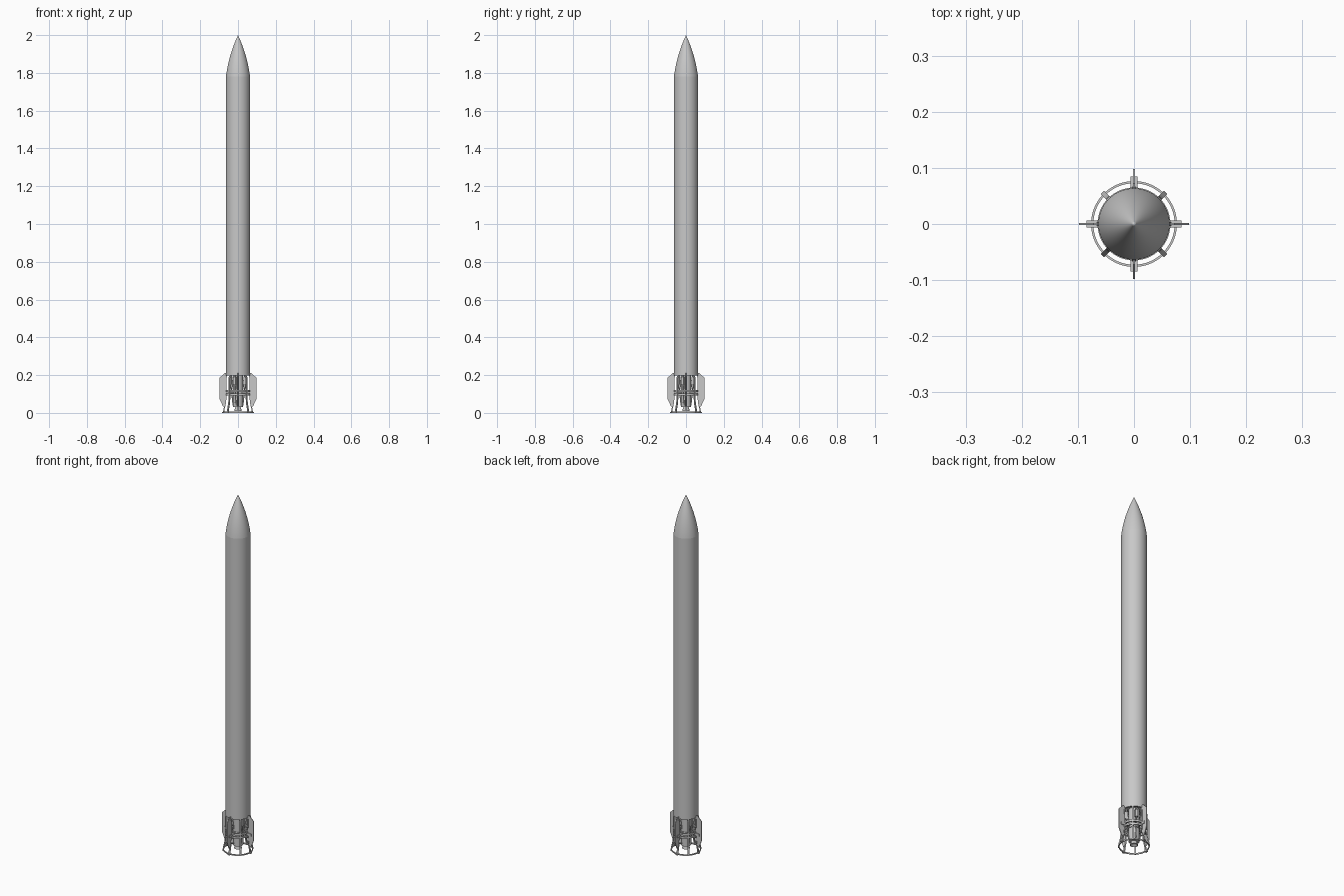
import bpy, bmesh, math
from mathutils import Matrix, Vector

cube = bpy.data.objects.get("Cube")
if cube:
    bpy.data.objects.remove(cube, do_unlink=True)

grey = bpy.data.materials.new("light grey")
grey.use_nodes = True
GREY = (0.58, 0.58, 0.58, 1)
grey.diffuse_color = GREY
grey.node_tree.nodes["Principled BSDF"].inputs["Base Color"].default_value = GREY


def finish(name, bm, smooth=True):
    bmesh.ops.remove_doubles(bm, verts=bm.verts, dist=1e-5)
    bmesh.ops.recalc_face_normals(bm, faces=bm.faces)
    mesh = bpy.data.meshes.new(name)
    bm.to_mesh(mesh)
    bm.free()
    mesh.materials.append(grey)
    obj = bpy.data.objects.new(name, mesh)
    bpy.context.collection.objects.link(obj)
    if smooth:
        bpy.ops.object.select_all(action="DESELECT")
        obj.select_set(True)
        bpy.context.view_layer.objects.active = obj
        bpy.ops.object.shade_smooth_by_angle(angle=math.radians(30))
    return obj


def lathe(name, profile, steps=64, closed=False):
    """Spin a (radius, height) profile about the z axis."""
    bm = bmesh.new()
    verts = [bm.verts.new((r, 0, z)) for r, z in profile]
    edges = [bm.edges.new(pair) for pair in zip(verts, verts[1:])]
    if closed:
        edges.append(bm.edges.new((verts[-1], verts[0])))
    bmesh.ops.spin(bm, geom=verts + edges, cent=(0, 0, 0), axis=(0, 0, 1),
                   angle=math.tau, steps=steps, use_merge=True)
    return finish(name, bm)


def ring(name, inner, outer, low, high):
    lathe(name, [(inner, low), (outer, low), (outer, high), (inner, high)], closed=True)


def plate(name, outline, thickness, angle):
    """Upright slab whose outline is given in radius and height."""
    bm = bmesh.new()
    face = bm.faces.new([bm.verts.new((r, -thickness / 2, z)) for r, z in outline])
    new = bmesh.ops.extrude_face_region(bm, geom=[face])["geom"]
    moved = [v for v in new if isinstance(v, bmesh.types.BMVert)]
    bmesh.ops.translate(bm, verts=moved, vec=(0, thickness, 0))
    bm.transform(Matrix.Rotation(angle, 4, "Z"))
    return finish(name, bm, smooth=False)


def box_outline(r0, r1, z0, z1):
    return [(r0, z0), (r1, z0), (r1, z1), (r0, z1)]


def strip(path, width):
    """Thicken a radius and height path into a closed outline."""
    return path + [(r + width, z) for r, z in reversed(path)]


def rod(name, radius, start, end):
    a, b = Vector(start), Vector(end)
    bm = bmesh.new()
    turn = (b - a).to_track_quat("Z", "Y").to_matrix().to_4x4()
    bmesh.ops.create_cone(bm, cap_ends=True, segments=16, radius1=radius,
                          radius2=radius, depth=(b - a).length,
                          matrix=Matrix.Translation((a + b) / 2) @ turn)
    finish(name, bm)


# Body tube and pointed nose
R, BASE, SHOULDER, TIP = 0.0635, 0.21, 1.78, 2.0
lathe("body_tube", [(0, BASE), (R, BASE), (R, SHOULDER)])
nose = []
for i in range(25):
    t = i / 24
    nose.append((R * (1 - t) * (1 + 0.6 * t), SHOULDER + (TIP - SHOULDER) * t))
lathe("nose_cone", nose)

# Motor and nozzle inside the open tail
lathe("motor", [(0, 0.03), (0.027, 0.03), (0.027, BASE)], steps=40)
lathe("nozzle", [(0, 0.03), (0.014, 0.03), (0.02, 0.01), (0.017, 0.01), (0, 0.028)], steps=32)
ring("motor_collar", 0.026, 0.031, 0.1, 0.112)

# Tail frame rings
ring("top_ring", 0.054, 0.0635, 0.198, BASE)
ring("middle_ring_lower", 0.058, 0.065, 0.092, 0.102)
ring("middle_ring_upper", 0.058, 0.065, 0.11, 0.12)
ring("foot_ring", 0.0725, 0.0765, 0, 0.007)

# Flared struts, spokes, fins and fin brackets
strut_path = [(0.056, 0.21), (0.06, 0.185), (0.061, 0.12), (0.06, 0.09),
              (0.064, 0.05), (0.071, 0.02), (0.074, 0)]
fin_outline = [(0.064, 0.21), (0.072, 0.21), (0.098, 0.185), (0.098, 0.075),
               (0.08, 0.035), (0.073, 0.035), (0.064, 0.08)]
for i in range(8):
    angle = i * math.tau / 8
    plate(f"strut_{i}", strip(strut_path, 0.006), 0.008, angle)
    plate(f"spoke_{i}", box_outline(0.026, 0.062, 0.102, 0.11), 0.005, angle)
    if i % 2 == 0:
        plate(f"fin_{i // 2}", fin_outline, 0.004, angle)
        plate(f"fin_bracket_{i // 2}", box_outline(0.06, 0.085, 0.098, 0.112), 0.012, angle)
        plate(f"foot_{i // 2}", box_outline(0.071, 0.084, 0, 0.006), 0.012, angle)

# Small actuators and feed pipes beside the motor
for i in range(4):
    angle = math.radians(67) + i * math.tau / 4
    c, s = math.cos(angle), math.sin(angle)
    plate(f"actuator_{i}", box_outline(0.034, 0.048, 0.15, 0.19), 0.014, angle)
    rod(f"actuator_rod_{i}", 0.003, (0.041 * c, 0.041 * s, 0.15), (0.028 * c, 0.028 * s, 0.04))
    rod(f"feed_pipe_{i}", 0.004, (0.04 * s, -0.04 * c, BASE), (0.027 * s, -0.027 * c, 0.125))
